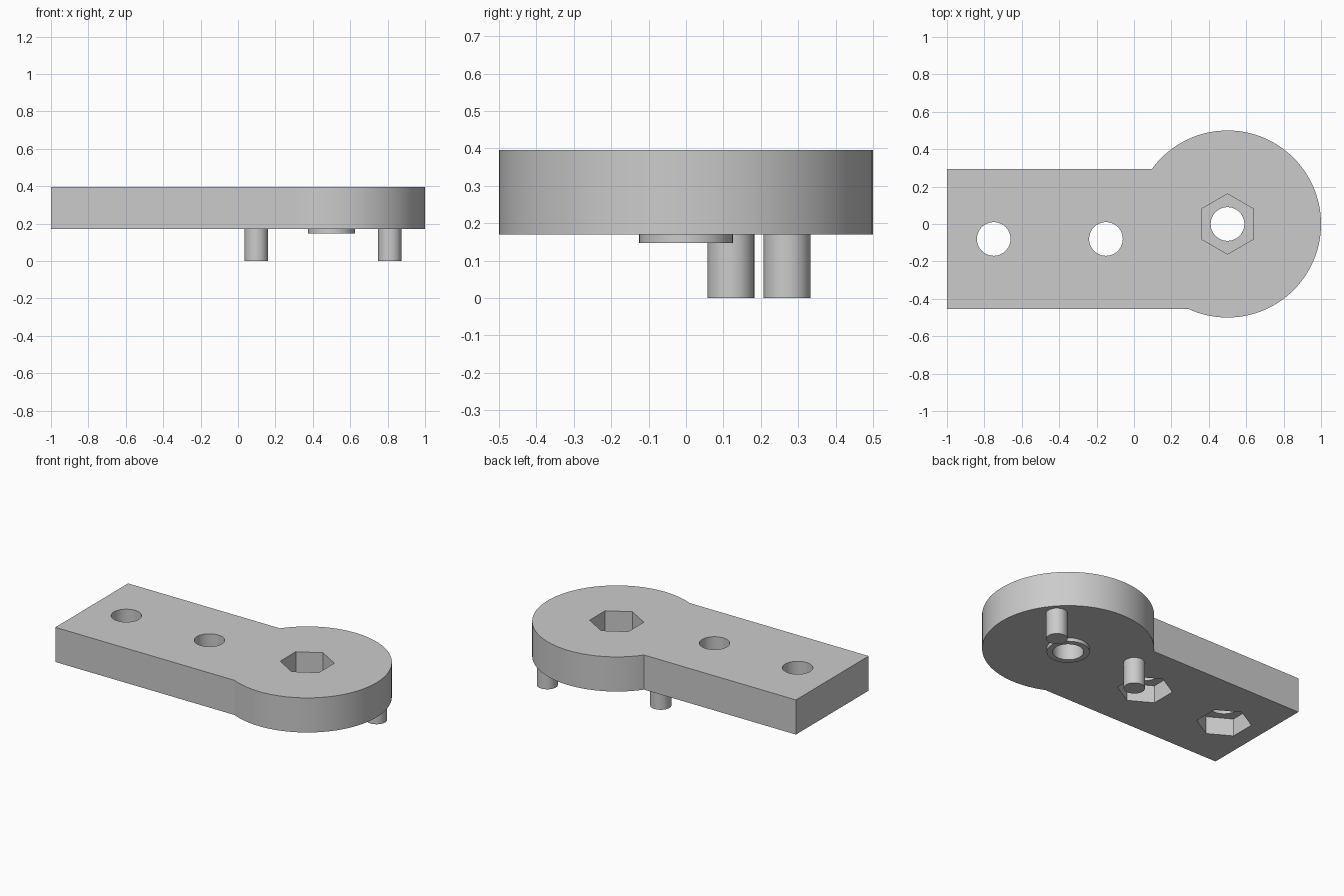
import bpy, bmesh, math

cube = bpy.data.objects.get("Cube")
if cube:
    bpy.data.objects.remove(cube, do_unlink=True)

BOTTOM, TOP = 0.17, 0.396
HUB = (0.5, 0.0)
HUB_R = 0.5
HOLE_R, HEX_R = 0.09, 0.161
BOLTS = [(-0.75, -0.08), (-0.15, -0.08)]

grey = bpy.data.materials.new("plain grey")
grey.use_nodes = True
colour = (0.6, 0.6, 0.6, 1)
grey.diffuse_color = colour
grey.node_tree.nodes["Principled BSDF"].inputs["Base Color"].default_value = colour


def prism(name, outline, z0, z1):
    """Extrude a counter-clockwise outline from z0 to z1."""
    bm = bmesh.new()
    face = bm.faces.new([bm.verts.new((x, y, z0)) for x, y in outline])
    top = bmesh.ops.extrude_face_region(bm, geom=[face])["geom"]
    verts = [v for v in top if isinstance(v, bmesh.types.BMVert)]
    bmesh.ops.translate(bm, verts=verts, vec=(0, 0, z1 - z0))
    bmesh.ops.recalc_face_normals(bm, faces=bm.faces)
    mesh = bpy.data.meshes.new(name)
    bm.to_mesh(mesh)
    bm.free()
    mesh.materials.append(grey)
    obj = bpy.data.objects.new(name, mesh)
    bpy.context.collection.objects.link(obj)
    return obj


def arc(centre, radius, start, end, steps):
    angles = [start + (end - start) * i / steps for i in range(steps + 1)]
    return [(centre[0] + radius * math.cos(a), centre[1] + radius * math.sin(a)) for a in angles]


def ring(centre, radius, sides):
    """Regular polygon with a corner pointing along y."""
    return arc(centre, radius, math.pi / 2, 2.5 * math.pi, sides)[:-1]


def cut(target, cutters):
    for c in cutters:
        mod = target.modifiers.new("cut", "BOOLEAN")
        mod.operation = "DIFFERENCE"
        mod.solver = "EXACT"
        mod.object = c
        bpy.ops.object.select_all(action="DESELECT")
        bpy.context.view_layer.objects.active = target
        target.select_set(True)
        bpy.ops.object.modifier_apply(modifier=mod.name)


# Arm and round hub in one outline
back, front = 0.295, -0.455
start = -math.pi - math.asin(front / HUB_R)
end = math.pi - math.asin(back / HUB_R)
outline = [(-1, back), (-1, front)] + arc(HUB, HUB_R, start, end, 90)
arm = prism("arm_plate", outline, BOTTOM, TOP)

# Raised collar under the hub
collar = prism("hub_collar", ring(HUB, 0.125, 48), 0.147, BOTTOM)

# Through holes, hexagonal nut pockets below the arm and on top of the hub
holes = [prism("hole_cutter", ring(c, HOLE_R, 48), -0.1, 0.6) for c in BOLTS + [HUB]]
pockets = [prism("pocket_cutter", ring(c, HEX_R, 6), 0.1, BOTTOM + 0.113) for c in BOLTS]
pockets.append(prism("pocket_cutter", ring(HUB, HEX_R, 6), TOP - 0.14, 0.5))
cut(arm, holes + pockets)
cut(collar, holes[-1:])
for c in holes + pockets:
    bpy.data.objects.remove(c, do_unlink=True)

# Drive pegs
pegs = [prism(name, ring(c, 0.0625, 48), 0, BOTTOM)
        for name, c in (("inner_peg", (0.098, 0.12)), ("outer_peg", (0.812, 0.27)))]

# Smooth round walls, sharp corners
bpy.ops.object.select_all(action="DESELECT")
for obj in [arm, collar] + pegs:
    obj.select_set(True)
bpy.context.view_layer.objects.active = arm
bpy.ops.object.shade_smooth_by_angle(angle=math.radians(20))
